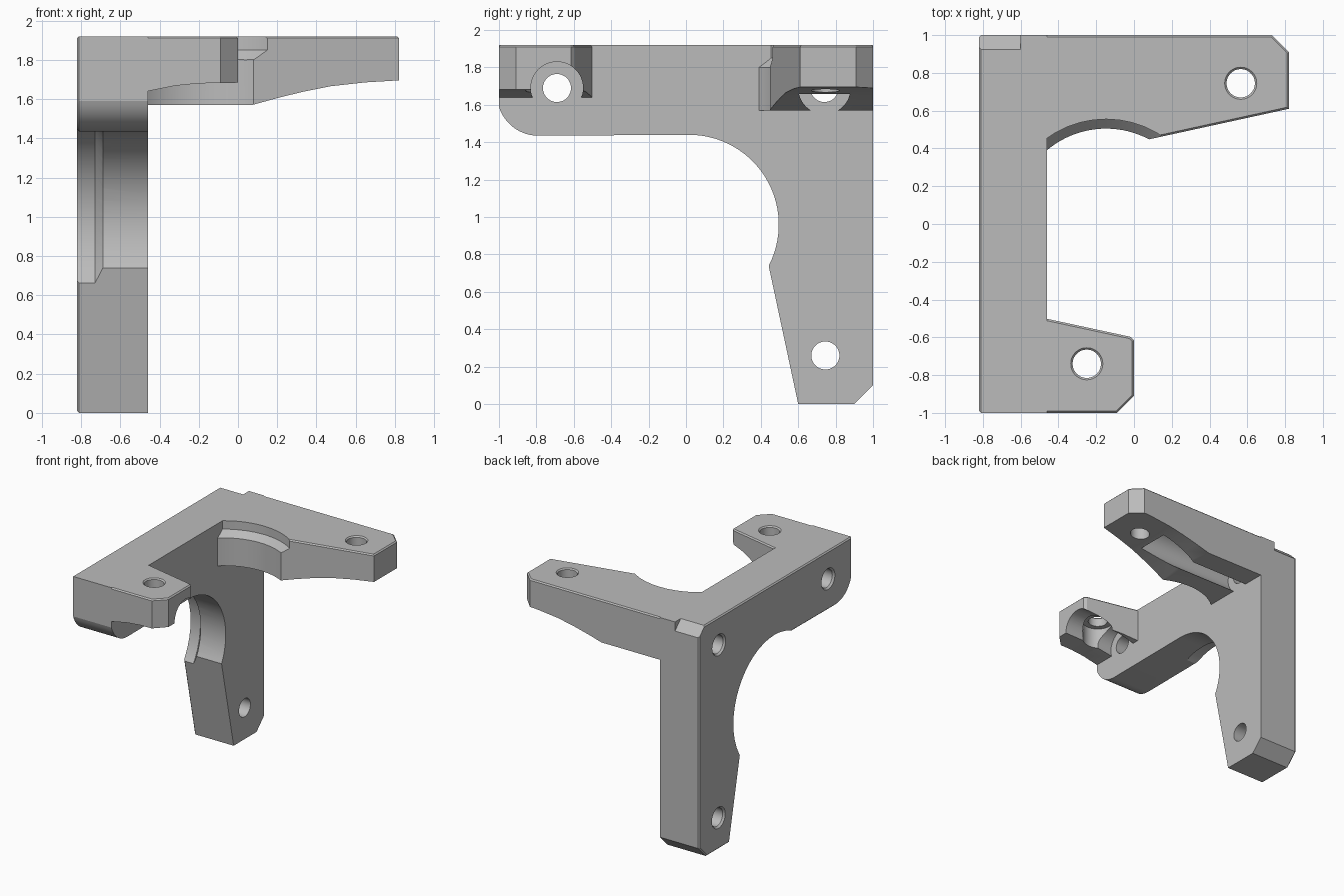
import bpy, bmesh, math
from mathutils import Vector

cube = bpy.data.objects.get("Cube")
if cube:
    bpy.data.objects.remove(cube, do_unlink=True)

grey = bpy.data.materials.new("plain_grey")
grey.use_nodes = True
grey.diffuse_color = (0.5, 0.5, 0.5, 1)
grey.node_tree.nodes["Principled BSDF"].inputs["Base Color"].default_value = (0.5, 0.5, 0.5, 1)


def place(axis, a, b, t):
    """Point (a, b) of a profile, at distance t along the axis."""
    return Vector({"X": (t, a, b), "Y": (a, t, b), "Z": (a, b, t)}[axis])


def arc(centre, radius, start, end, steps=28):
    angles = [math.radians(start + (end - start) * i / steps) for i in range(steps + 1)]
    return [(centre[0] + radius * math.cos(a), centre[1] + radius * math.sin(a)) for a in angles]


def loft(name, axis, rings, edge_cap=None):
    """Solid through matching rings [(t, points)]; edge_cap chamfers the rim at that t."""
    bm = bmesh.new()
    loops = [[bm.verts.new(place(axis, a, b, t)) for a, b in pts] for t, pts in rings]
    n = len(loops[0])
    bm.faces.new(loops[0])
    bm.faces.new(loops[-1])
    for low, high in zip(loops, loops[1:]):
        for i in range(n):
            j = (i + 1) % n
            bm.faces.new((low[i], low[j], high[j], high[i]))
    bmesh.ops.recalc_face_normals(bm, faces=bm.faces)
    if edge_cap is not None:
        k = "XYZ".index(axis)
        rim = [e for e in bm.edges if all(abs(v.co[k] - edge_cap) < 1e-5 for v in e.verts)]
        bmesh.ops.bevel(bm, geom=rim, offset=0.01, segments=1, affect='EDGES')
    mesh = bpy.data.meshes.new(name)
    bm.to_mesh(mesh)
    bm.free()
    mesh.materials.append(grey)
    obj = bpy.data.objects.new(name, mesh)
    bpy.context.collection.objects.link(obj)
    return obj


def prism(name, axis, pts, low, high, edge_cap=None):
    return loft(name, axis, [(low, pts), (high, pts)], edge_cap)


def turned(name, axis, centre, profile):
    """Round solid from (t, radius) pairs."""
    return loft(name, axis, [(t, arc(centre, r, 0, 352.5, 47)) for t, r in profile])


def combine(target, other, operation='DIFFERENCE'):
    mod = target.modifiers.new("combine", 'BOOLEAN')
    mod.operation, mod.solver, mod.object = operation, 'EXACT', other
    bpy.context.view_layer.objects.active = target
    bpy.ops.object.modifier_apply(modifier=mod.name)
    bpy.data.objects.remove(other, do_unlink=True)


TOP, OUTER, INNER = 1.92, -0.82, -0.46
BORE, HEAD = 0.075, 0.14

# Upright plate with a leg, a round bite and a stepped ledge
bite = (0.016, 0.96)
plate_outline = [(-1, TOP), (1, TOP), (1, 0.1), (0.9, 0), (0.6, 0)]
plate_outline += arc(bite, 0.48, -27.4, 90) + arc((-0.79, 1.655), 0.22, 270, 197.3, 12)
bracket = prism("bracket", "X", plate_outline, OUTER, INNER, OUTER)
combine(bracket, turned("plate_ledge", "X", bite,
                        [(-0.9, 0.535), (-0.73, 0.535), (-0.688, 0.479)]))

# Long arm: round bite with ledge, rising underside, screw groove
bite = (-0.148, 0.02)
arm_outline = arc(bite, 0.485, 158, 62) + [(0.82, 0.61), (0.82, 0.91), (0.73, 1), (-0.6, 1)]
arm = prism("long_arm", "Z", arm_outline, 1.57, TOP, TOP)
combine(arm, turned("arm_ledge", "Z", bite, [(1.798, 0.483), (1.85, 0.535), (2, 0.535)]))
under_arm = [(0.07, 1.569), (0.2, 1.605), (0.33, 1.637), (0.47, 1.665), (0.65, 1.685),
             (0.9, 1.7), (0.9, 1.4), (0.07, 1.4)]
combine(arm, prism("arm_underside", "Y", under_arm, 0, 1.2))
combine(arm, turned("arm_groove", "X", (0.74, 1.69), [(-0.7, HEAD), (0.43, HEAD)]))

# Short tab: thin underside, open screw groove, recess below its hole
tab_outline = [(-0.6, -0.47), (INNER, -0.502), (-0.02, -0.597), (0, -0.615),
               (0, -0.91), (-0.09, -1), (-0.6, -1)]
tab = prism("short_tab", "Z", tab_outline, 1.57, TOP, TOP)
under_tab = [(-0.7, 1.6), (INNER, 1.64), (-0.32, 1.668), (-0.2, 1.68), (0.1, 1.685),
             (0.1, 1.4), (-0.7, 1.4)]
combine(tab, prism("tab_underside", "Y", under_tab, -1.2, -0.3))
combine(tab, turned("tab_groove", "X", (-0.69, 1.69), [(-0.7, HEAD), (0.1, HEAD)]))
combine(tab, turned("tab_recess", "Z", (-0.25, -0.74), [(1.5, 0.118), (1.84, 0.118)]))

for part in (arm, tab):
    combine(bracket, part, 'UNION')

# Bolt holes with small countersinks on the outer faces
for spot in ((-0.69, 1.69), (0.74, 1.69), (0.745, 0.26)):
    combine(bracket, turned("plate_hole", "X", spot,
                            [(-0.84, 0.105), (-0.805, BORE), (-0.44, BORE)]))
for spot in ((-0.25, -0.74), (0.565, 0.745)):
    combine(bracket, turned("top_hole", "Z", spot,
                            [(1.5, BORE), (1.91, BORE), (1.94, 0.105)]))

# Chamfered notch on the back top corner
notch = [(0.925, 1.92), (0.925, 2), (1.1, 2), (1.1, 1.845), (1, 1.845)]
combine(bracket, prism("corner_notch", "X", notch, -0.9, -0.6))

# Smooth the round walls, keep the edges crisp
bpy.ops.object.select_all(action='DESELECT')
bracket.select_set(True)
bpy.context.view_layer.objects.active = bracket
bpy.ops.object.shade_smooth_by_angle(angle=math.radians(20))
